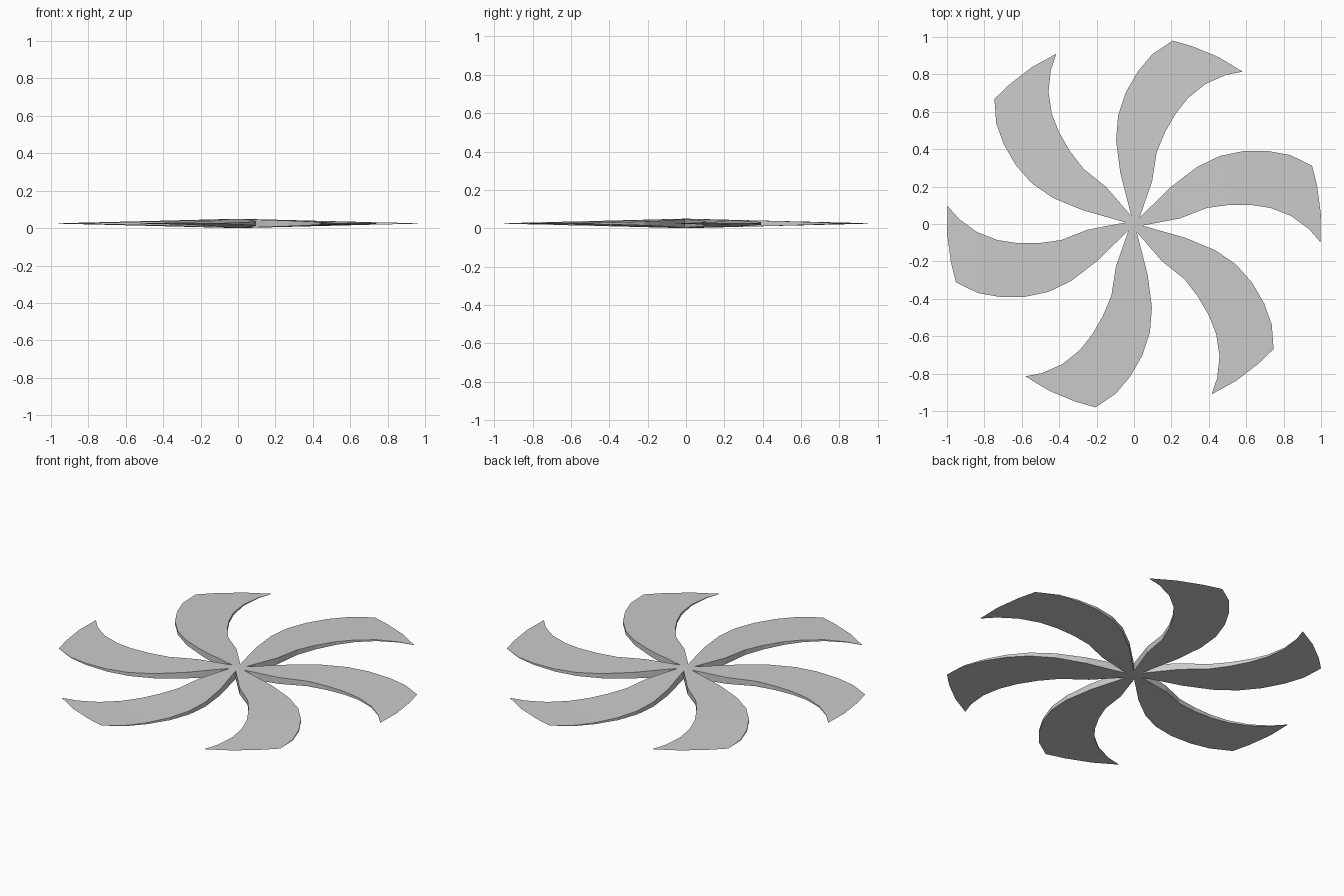
import bpy, bmesh
from math import sin, cos, pi, radians, hypot

if "Cube" in bpy.data.objects:
    bpy.data.objects.remove(bpy.data.objects["Cube"])

BLADES = 6
HALF = 0.025          # half thickness at the centre, fading to nothing at the rim

# One blade outline in plan: convex edge, rim, concave edge (hub to tip)
notch = lambda deg: (0.045 * cos(radians(deg)), 0.045 * sin(radians(deg)))
convex = [notch(49), (0.20, 0.20), (0.337, 0.305), (0.46, 0.364), (0.588, 0.39),
          (0.717, 0.39), (0.834, 0.369), (0.952, 0.312)]
rim = [(0.979, 0.203), (0.999, 0.053), (0.996, -0.096)]
concave = [notch(-11), (0.246, 0.03), (0.39, 0.086), (0.508, 0.102), (0.626, 0.102),
           (0.73, 0.086), (0.84, 0.043), (0.936, -0.027)]
rim_points = set(rim + [convex[-1]])

bm = bmesh.new()


def vert(p, side, turn):
    """Place a plan point on the upper (+1) or lower (-1) shallow cone."""
    r = hypot(*p)
    h = 0 if p in rim_points else HALF * (1 - min(r, 1))
    c, s = cos(turn), sin(turn)
    co = (p[0] * c - p[1] * s, p[0] * s + p[1] * c, HALF + side * h)
    key = tuple(round(v, 5) + 0.0 for v in co)
    if key not in cache:
        cache[key] = bm.verts.new(co)
    return cache[key]


def face(verts):
    verts = list(dict.fromkeys(verts))
    if len(verts) > 2:
        bm.faces.new(verts)


cache = {}
for k in range(BLADES):
    a = 2 * pi * k / BLADES
    for side in (1, -1):
        # hub wedge
        face([vert(p, side, a) for p in ((0.0, 0.0), concave[0], convex[0])])
        # blade skin
        for i in range(len(convex) - 1):
            face([vert(p, side, a) for p in
                  (convex[i], concave[i], concave[i + 1], convex[i + 1])])
        tip = [convex[-1], concave[-1]] + rim[::-1]
        face([vert(p, side, a) for p in tip])
    # side walls
    for edge in (convex, concave + rim[-1:]):
        for p, q in zip(edge, edge[1:]):
            face([vert(p, 1, a), vert(q, 1, a), vert(q, -1, a), vert(p, -1, a)])

bmesh.ops.remove_doubles(bm, verts=bm.verts, dist=1e-4)
bmesh.ops.recalc_face_normals(bm, faces=bm.faces)
mesh = bpy.data.meshes.new("curved_blade_rotor")
bm.to_mesh(mesh)
bm.free()
obj = bpy.data.objects.new("curved_blade_rotor", mesh)
bpy.context.collection.objects.link(obj)
